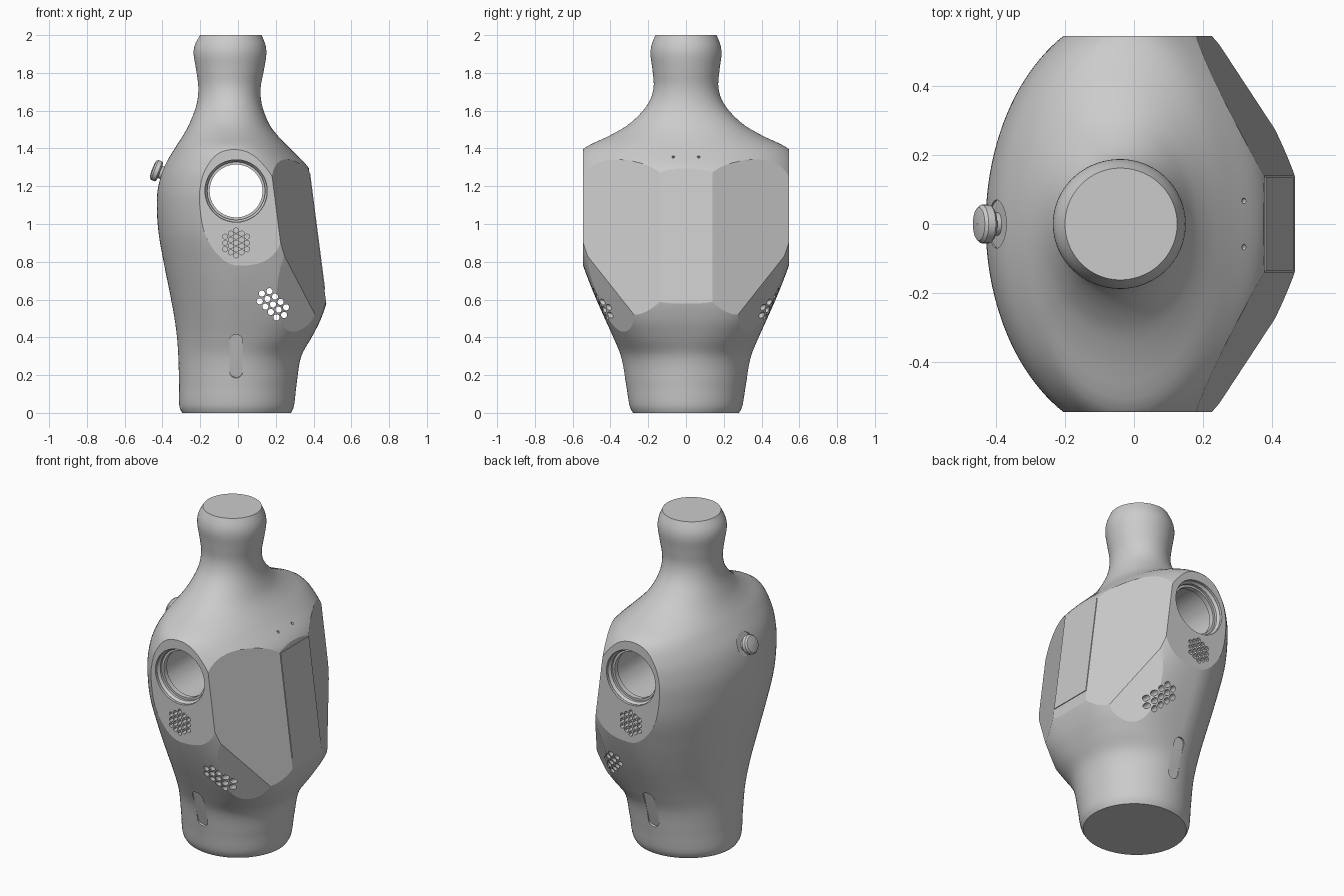
import bpy, bmesh, math
from mathutils import Matrix, Vector

if "Cube" in bpy.data.objects:
    bpy.data.objects.remove(bpy.data.objects["Cube"])

grey = bpy.data.materials.new("plain grey")
grey.use_nodes = True
grey.diffuse_color = (0.6, 0.6, 0.6, 1)
grey.node_tree.nodes["Principled BSDF"].inputs["Base Color"].default_value = (0.6, 0.6, 0.6, 1)

WALL = 0.022
SEGMENTS, ROWS = 128, 100

# Height, right edge, left edge, half depth, squareness of the left half
SECTIONS = [
    (0, -.295, .28, .28, 2), (.03, -.31, .295, .297, 2), (.15, -.312, .31, .317, 2),
    (.3, -.316, .335, .345, 2.1), (.4, -.323, .39, .385, 2.6), (.5, -.336, .44, .43, 3),
    (.62, -.358, .476, .483, 3), (.78, -.39, .475, .545, 2.7), (.95, -.42, .455, .6, 2.4),
    (1.1, -.43, .43, .618, 2.2), (1.2, -.422, .412, .618, 2.1), (1.3, -.393, .372, .597, 2),
    (1.4, -.335, .275, .54, 2), (1.47, -.29, .208, .40, 2), (1.53, -.258, .165, .30, 2),
    (1.63, -.22, .127, .205, 2), (1.72, -.21, .12, .172, 2), (1.82, -.222, .138, .178, 2),
    (1.9, -.235, .15, .188, 2), (1.95, -.228, .145, .182, 2), (2, -.2, .125, .162, 2)]


def section_at(z):
    """Smoothly interpolated section values at a height."""
    last = len(SECTIONS) - 1
    i = max(k for k in range(last) if SECTIONS[k][0] <= z + 1e-6)
    p, q = SECTIONS[i], SECTIONS[i + 1]
    before, after = SECTIONS[max(i - 1, 0)], SECTIONS[min(i + 2, last)]
    h = q[0] - p[0]
    t = (z - p[0]) / h
    out = []
    for k in range(1, len(p)):
        m0 = (q[k] - before[k]) / (q[0] - before[0]) * h
        m1 = (after[k] - p[k]) / (after[0] - p[0]) * h
        d = q[k] - p[k]
        out.append(p[k] + t * m0 + t * t * (3 * d - 2 * m0 - m1) + t ** 3 * (m0 + m1 - 2 * d))
    return out


def axis_at(z):
    return Vector((-0.04 * min(max((z - 1.2) / 0.4, 0), 1), 0, z))


def flatten(bm, co, no):
    """Cut along a plane and press everything outside back onto it."""
    bmesh.ops.bisect_plane(bm, geom=bm.verts[:] + bm.edges[:] + bm.faces[:], dist=1e-5,
                           plane_co=co, plane_no=no)
    for v in bm.verts:
        if (v.co - co).dot(no) > 1e-5:
            axis = axis_at(v.co.z)
            out = v.co - axis
            v.co = axis + out * ((co - axis).dot(no) / out.dot(no))


def add_layer(bm, inset):
    """Open lofted tube with flat facets, added to the given mesh."""
    layer = bmesh.new()
    rings = []
    for r in range(ROWS + 1):
        z = 2 * r / ROWS
        x0, x1, depth, power = section_at(z)
        cx = axis_at(z).x
        ring = []
        for s in range(SEGMENTS):
            a = math.tau * s / SEGMENTS
            c, n = math.cos(a), math.sin(a)
            e = 2 / power if c > 0 else 1
            reach = (x1 - inset - cx) if c > 0 else (cx - x0 - inset)
            x = cx + math.copysign(abs(c) ** e, c) * reach
            y = math.copysign(abs(n) ** e, n) * (depth - inset)
            ring.append(layer.verts.new((x, y, z)))
        rings.append(ring)
    for low, high in zip(rings, rings[1:]):
        for s in range(SEGMENTS):
            t = (s + 1) % SEGMENTS
            layer.faces.new((low[s], low[t], high[t], high[s]))
    facets = [((.4, 0, 1.1), (1, 0, .129))]
    for side in (1, -1):
        facets.append(((0, .545 * side, 1), (0, side, 0)))
        facets.append(((.4, .14 * side, 1.1), (1, .494 * side, .129)))
        facets.append(((.45, .235 * side, .5), (.57, .74 * side, -.29)))
    for co, no in facets:
        no = Vector(no).normalized()
        flatten(layer, Vector(co) - no * inset, no)
    temp = bpy.data.meshes.new("layer")
    layer.to_mesh(temp)
    layer.free()
    bm.from_mesh(temp)
    bpy.data.meshes.remove(temp)


def add_object(name, bm):
    bmesh.ops.recalc_face_normals(bm, faces=bm.faces[:])
    mesh = bpy.data.meshes.new(name)
    bm.to_mesh(mesh)
    bm.free()
    mesh.materials.append(grey)
    ob = bpy.data.objects.new(name, mesh)
    bpy.context.collection.objects.link(ob)
    return ob


def smooth(ob, degrees):
    bpy.ops.object.select_all(action="DESELECT")
    ob.select_set(True)
    bpy.context.view_layer.objects.active = ob
    bpy.ops.object.shade_smooth_by_angle(angle=math.radians(degrees))


def prism(bm, points, matrix, half):
    """Closed prism from a flat outline, along the local z axis."""
    ends = [[bm.verts.new(matrix @ Vector((x, y, h))) for x, y in points] for h in (-half, half)]
    bm.faces.new(ends[0][::-1])
    bm.faces.new(ends[1])
    for i in range(len(points)):
        j = (i + 1) % len(points)
        bm.faces.new((ends[0][i], ends[0][j], ends[1][j], ends[1][i]))


def disc(radius, count, stretch=0):
    """Round outline, or a stadium when stretched along y."""
    angles = [math.tau * (i + .5) / count for i in range(count)]
    return [(radius * math.cos(a), radius * math.sin(a) + math.copysign(stretch, math.sin(a)))
            for a in angles]


def lathe(name, profile, matrix, count=64):
    """Closed profile of (radius, height) turned about the local z axis."""
    bm = bmesh.new()
    rings = [[bm.verts.new(matrix @ Vector((r * math.cos(math.tau * i / count),
                                            r * math.sin(math.tau * i / count), h)))
              for i in range(count)] for r, h in profile]
    for a, b in zip(rings, rings[1:] + rings[:1]):
        for i in range(count):
            j = (i + 1) % count
            bm.faces.new((a[i], a[j], b[j], b[i]))
    smooth(add_object(name, bm), 35)


def facing(location, direction):
    turn = Vector(direction).to_track_quat("Z", "Y").to_matrix().to_4x4()
    return Matrix.Translation(location) @ turn


# Hollow body: outer and inner layers joined at both rims
shell = bmesh.new()
add_layer(shell, 0)
add_layer(shell, WALL)
for level in (0, 2):
    rim = [e for e in shell.edges if e.is_boundary and all(abs(v.co.z - level) < 1e-4 for v in e.verts)]
    bmesh.ops.bridge_loops(shell, edges=rim)
body = add_object("body_shell", shell)

# Openings: cross hole, vent grids, grip slots, screw holes, knob socket
UPRIGHT = Matrix.Rotation(math.pi / 2, 4, "X")
knob_axis = Vector((-.93, 0, .36)).normalized()
cuts = bmesh.new()


def through_cut(x, z, radius, count):
    prism(cuts, disc(radius, count), Matrix.Translation((x, 0, z)) @ UPRIGHT, 1)


through_cut(-.01, 1.175, .165, 64)
for col in range(-2, 3):
    rows = 5 - abs(col)
    for k in range(rows):
        through_cut(-.01 + col * .029, .9 + (k - (rows - 1) / 2) * .033, .0145, 6)
for row in (-1, 0, 1):
    count = 5 - abs(row)
    for k in range(count):
        u, v = (k - (count - 1) / 2) * .041, row * .037
        through_cut(.185 + .72 * u + .69 * v, .575 - .69 * u + .72 * v, .0165, 12)
for side in (1, -1):
    tilt = Matrix.Rotation(math.radians(-16 * side), 4, "X")
    place = Matrix.Translation((-.01, .39 * side, .29)) @ tilt @ UPRIGHT
    prism(cuts, disc(.035, 24, .085), place, .048)
for y in (-.2, -.067, .067, .2):
    prism(cuts, disc(.008, 12), facing((.32, y, 1.357), (1, 0, 1)), .014)
prism(cuts, disc(.07, 32), facing(Vector((-.4, 0, 1.28)) + knob_axis * .03, knob_axis), .038)
cutter = add_object("opening_cutter", cuts)
cutter.hide_render = True

# Use the first solver that keeps the body whole
cut = body.modifiers.new("openings", "BOOLEAN")
cut.operation = "DIFFERENCE"
cut.object = cutter
whole = len(body.data.polygons)
result = None
for solver in ("EXACT", "MANIFOLD", "FLOAT"):
    cut.solver = solver
    bpy.context.view_layer.update()
    result = bpy.data.meshes.new_from_object(body.evaluated_get(bpy.context.evaluated_depsgraph_get()))
    if len(result.polygons) > whole * .7 and len(result.polygons) != whole:
        body.data = result
        break
body.modifiers.remove(cut)
bpy.data.objects.remove(cutter)
smooth(body, 18)

# Stepped ring in each side opening, and backing behind each small vent
for side, label in ((-1, "front"), (1, "back")):
    lathe(label + "_opening_ring",
          [(.175, .47), (.175, .53), (.164, .53), (.153, .515), (.153, .5), (.14, .5), (.14, .47)],
          facing((-.01, 0, 1.175), (0, side, 0)))
    lathe(label + "_vent_backing", [(.001, .49), (.09, .49), (.09, .505), (.001, .505)],
          facing((-.01, 0, .9), (0, side, 0)), 32)

# Knob on the right side
lathe("side_knob",
      [(.001, -.06), (.034, -.06), (.034, -.018), (.048, -.018), (.056, -.01), (.056, .012),
       (.048, .021), (.03, .025), (.001, .026)],
      facing((-.43, 0, 1.282), knob_axis), 40)

# Thin access panel on the left face
panel = bmesh.new()
outline = [(-.136, -.31), (.136, -.31), (.136, .31), (-.136, .31)]
slope = Matrix(((0, -.128, .992), (1, 0, 0), (0, .992, .128))).to_4x4()
prism(panel, outline, Matrix.Translation((.418, 0, .96)) @ slope, .004)
add_object("access_panel", panel)
